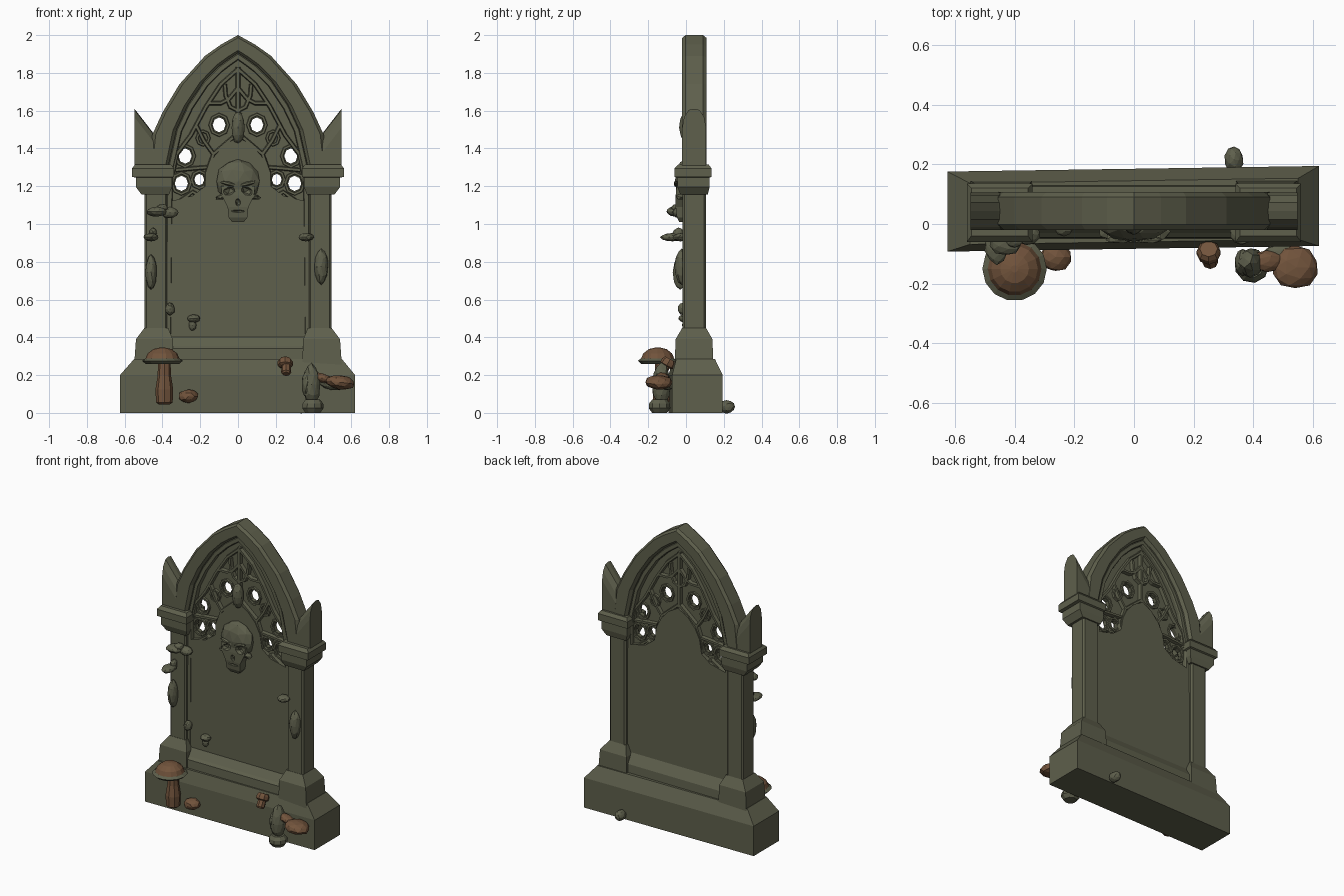
import bpy, bmesh, math, random
from mathutils import Vector, Matrix

if "Cube" in bpy.data.objects:
    bpy.data.objects.remove(bpy.data.objects["Cube"])

random.seed(4)


def material(name, rgb):
    m = bpy.data.materials.new(name)
    m.diffuse_color = (*rgb, 1)
    m.use_nodes = True
    m.node_tree.nodes["Principled BSDF"].inputs["Base Color"].default_value = m.diffuse_color
    return m


STONE = material("mossy stone", (0.112, 0.115, 0.072))
BROWN = material("mushroom brown", (0.168, 0.088, 0.045))


def finish(name, bm, mats=(STONE,)):
    bmesh.ops.recalc_face_normals(bm, faces=bm.faces)
    me = bpy.data.meshes.new(name)
    bm.to_mesh(me)
    bm.free()
    for m in mats:
        me.materials.append(m)
    ob = bpy.data.objects.new(name, me)
    bpy.context.collection.objects.link(ob)
    return ob


def loft(name, rings, closed=False, mat=STONE):
    """Skin a list of equal-length rings of 3D points."""
    bm = bmesh.new()
    vs = [[bm.verts.new(p) for p in r] for r in rings]
    n = len(vs[0])
    pairs = list(zip(vs, vs[1:])) + ([(vs[-1], vs[0])] if closed else [])
    for a, b in pairs:
        for i in range(n):
            bm.faces.new((a[i], a[(i + 1) % n], b[(i + 1) % n], b[i]))
    if not closed:
        bm.faces.new(vs[0])
        bm.faces.new(vs[-1])
    return finish(name, bm, (mat,))


def stack(name, levels, mirror=1):
    """Rectangular sections (z, x0, x1, y0, y1) stacked upward."""
    return loft(name, [[(mirror * x0, y0, z), (mirror * x1, y0, z), (mirror * x1, y1, z), (mirror * x0, y1, z)]
                       for z, x0, x1, y0, y1 in levels])


def prism(name, pts, y0, y1):
    return loft(name, [[(x, y, z) for x, z in pts] for y in (y0, y1)])


def mirrored(half):
    return half + [(-x, z) for x, z in reversed(half) if x > 0]


def band(name, outer, inner, y0, y1, c):
    """Chamfered stone band between two outlines."""
    sec = [(0, y0 + c), (.15, y0), (.85, y0), (1, y0 + c), (1, y1 - c), (.85, y1), (.15, y1), (0, y1 - c)]
    rings = []
    for o, i in zip(mirrored(outer), mirrored(inner)):
        rings.append([(i[0] + (o[0] - i[0]) * t, y, i[1] + (o[1] - i[1]) * t) for t, y in sec])
    return loft(name, rings)


def rib(name, pts, w=0.014, closed=False, depth=0.04):
    """Six-sided tracery rib following a path in the x-z plane."""
    rings = []
    n = len(pts)
    for k, (x, z) in enumerate(pts):
        a = pts[(k - 1) % n] if closed or k else pts[0]
        b = pts[(k + 1) % n] if closed or k < n - 1 else pts[-1]
        d = Vector((b[0] - a[0], b[1] - a[1])).normalized()
        rings.append([(x - d.y * w * math.cos(t), 0.042 + depth * math.sin(t), z + d.x * w * math.cos(t))
                      for t in (math.pi / 3 * j for j in range(6))])
    return loft(name, rings, closed)


def blob(name, loc, scale, mat=STONE, sub=2, jitter=0.06, rot=0):
    bm = bmesh.new()
    bmesh.ops.create_icosphere(bm, subdivisions=sub, radius=1)
    for v in bm.verts:
        v.co *= 1 + random.uniform(-jitter, jitter)
    bm.transform(Matrix.Translation(loc) @ Matrix.Rotation(rot, 4, 'Y') @ Matrix.Diagonal((*scale, 1)))
    return finish(name, bm, (mat,))


def lathe(name, loc, profile, tilt=0, n=10, grey=()):
    """Turned mushroom part; rows whose index is in grey stay stone."""
    bm = bmesh.new()
    rows = [[bm.verts.new((r * math.cos(math.tau * k / n), r * math.sin(math.tau * k / n), z))
             for k in range(n)] for r, z in profile]
    for j, (a, b) in enumerate(zip(rows, rows[1:])):
        for k in range(n):
            f = bm.faces.new((a[k], a[(k + 1) % n], b[(k + 1) % n], b[k]))
            f.material_index = 0 if j in grey else 1
    for r, m in ((rows[0], 0 if 0 in grey else 1), (rows[-1], 1)):
        bm.faces.new(r).material_index = m
    bm.transform(Matrix.Translation(loc) @ Matrix.Rotation(tilt, 4, 'X'))
    return finish(name, bm, (STONE, BROWN))


def cut(ob, cutters):
    for c in cutters:
        m = ob.modifiers.new("cut", 'BOOLEAN')
        m.operation, m.solver, m.object = 'DIFFERENCE', 'EXACT', c
    me = bpy.data.meshes.new_from_object(ob.evaluated_get(bpy.context.evaluated_depsgraph_get()))
    ob.modifiers.clear()
    ob.data = me


def circle(x, z, r, n=8):
    return [(x + r * math.cos(math.tau * k / n), z + r * 1.15 * math.sin(math.tau * k / n)) for k in range(n)]


# Plinth, slightly skewed, with stepped sill
plinth = stack("plinth", [(0, -.625, .62, -.083, .185), (.2, -.625, .62, -.083, .185), (.285, -.55, .55, -.06, .145)])
for v in plinth.data.vertices:
    v.co.y += v.co.x * 0.015
stack("sill", [(.26, -.4, .4, -.05, .13), (.34, -.4, .4, -.045, .125), (.355, -.4, .4, -.03, .115), (.41, -.4, .4, .01, .08)])

# Columns, bases, capitals and pinnacles
for s, side in ((-1, "left"), (1, "right")):
    stack(side + "_column_base", [(.25, .34, .55, -.06, .145), (.39, .345, .54, -.055, .14), (.45, .37, .495, -.02, .106)], s)
    shaft = stack(side + "_column", [(.4, .375, .495, -.018, .106), (1.2, .375, .495, -.018, .106)], s)
    b = shaft.modifiers.new("chamfer", 'BEVEL')
    b.width, b.segments = 0.01, 1
    stack(side + "_capital", [(1.155, .365, .51, -.03, .115), (1.195, .35, .54, -.045, .125), (1.245, .35, .54, -.045, .125),
                              (1.25, .34, .56, -.06, .135), (1.295, .34, .56, -.06, .135), (1.315, .355, .545, -.04, .12)], s)
    rings = []
    for x, top in ((.38, 1.40), (.455, 1.49), (.548, 1.61)):
        rings.append([(s * x, .043 + .063 * u, z) for u, z in
                      ((-1, 1.3), (1, 1.3), (1, top - .1), (.85, top - .045), (.45, top - .006), (0, top),
                       (-.45, top - .006), (-.85, top - .045), (-1, top - .1))])
    loft(side + "_pinnacle", rings)

# Pointed arch and inner moulding
outer = [(.47, 1.28), (.455, 1.47), (.4, 1.59), (.31, 1.74), (.175, 1.89), (.09, 1.95), (0, 2.0)]
inner = [(.375, 1.28), (.325, 1.5), (.265, 1.63), (.18, 1.755), (.10, 1.835), (.05, 1.872), (0, 1.905)]
band("arch", outer, inner, -.02, .108, .018)
mould = [(.345, 1.28), (.297, 1.49), (.24, 1.61), (.16, 1.73), (.085, 1.805), (.042, 1.838), (0, 1.868)]
band("inner_moulding", [(.385, .4)] + inner, [(.352, .4)] + mould, .002, .085, .008)

# Pierced upper panel and solid lower panel
holes = [(.10, 1.525, .034), (.28, 1.36, .035), (.30, 1.215, .035), (.205, 1.235, .026)]
holes = [(s * x, z, r) for x, z, r in holes for s in (-1, 1)]
web = prism("tracery_panel", mirrored([(.36, 1.0)] + mould), .03, .055)
cutters = [prism("hole_cutter", circle(x, z, r), -.2, .3) for x, z, r in holes]
cut(web, cutters)
prism("inscription_panel", mirrored([(.36, .38), (.36, 1.12), (.24, 1.15), (.175, 1.2), (.16, 1.29), (.125, 1.36),
                                     (.07, 1.42), (0, 1.46)]), .004, .085)

# Tracery ribs
for x, z, r in holes:
    rib("hole_ring", circle(x, z, r + .014), .012, True, .025)
for s in (-1, 1):
    for path in ([(.17, 1.12), (.165, 1.27), (.13, 1.37), (.06, 1.43), (0, 1.48)],
                 [(0, 1.82), (.09, 1.74), (.17, 1.62), (.25, 1.47), (.325, 1.37), (.345, 1.27)],
                 [(0, 1.72), (.05, 1.66), (.09, 1.64), (.16, 1.64)],
                 [(0, 1.60), (.04, 1.62), (.065, 1.68), (.07, 1.74)],
                 [(.13, 1.37), (.18, 1.44), (.22, 1.52)],
                 [(.165, 1.30), (.23, 1.295), (.33, 1.285)],
                 [(.17, 1.13), (.24, 1.17), (.28, 1.14), (.34, 1.10)]):
        rib("tracery_rib", [(s * x, z) for x, z in path])
    rib("blind_ring", circle(s * .185, 1.455, .032), .011, True, .03)
rib("tracery_mullion", [(0, 1.46), (0, 1.83)], .016)
blob("pendant", (0, .0, 1.51), (.035, .035, .085))

# Carved skull with cut sockets
skull = [blob("skull_cranium", (0, .0, 1.225), (.118, .06, .118), jitter=.02),
         stack("skull_face", [(1.01, -.03, .03, -.035, .03), (1.035, -.05, .05, -.048, .03), (1.09, -.055, .055, -.055, .03),
                              (1.15, -.085, .085, -.055, .03), (1.2, -.09, .09, -.05, .03)])]
sockets = [blob("socket_cutter", (s * .047, -.065, 1.175), (.038, .04, .027), sub=1, jitter=0, rot=s * .35) for s in (-1, 1)]
sockets.append(blob("nose_cutter", (0, -.065, 1.115), (.017, .03, .026), sub=1, jitter=0))
sockets.append(blob("mouth_cutter", (0, -.06, 1.068), (.045, .025, .008), sub=1, jitter=0))
for part in skull:
    cut(part, sockets)
for s in (-1, 1):
    blob("cheekbone", (s * .085, -.025, 1.145), (.04, .03, .016), sub=1, rot=s * .3)
    blob("brow", (s * .05, -.053, 1.213), (.05, .013, .012), sub=1, jitter=.02, rot=-s * .25)
for c in cutters + sockets:
    bpy.data.objects.remove(c)

# Large capped mushroom at front left
lathe("large_mushroom_stem", (-.39, -.13, .045), [(.03, 0), (.044, .01), (.047, .08), (.036, .15), (.032, .24)], n=8)
lathe("large_mushroom_cap", (-.40, -.15, .26),
      [(.03, .012), (.09, .0), (.108, .016), (.09, .028), (.078, .055), (.048, .078), (.012, .086)], n=14, grey=(0, 1, 2))

# Smaller brown mushrooms
blob("front_bracket_fungus", (-.262, -.11, .088), (.052, .05, .035), BROWN)
lathe("small_mushroom_stem", (.255, -.132, .205), [(.02, 0), (.027, .01), (.025, .05)], n=8, tilt=-.5)
lathe("small_mushroom_cap", (.25, -.105, .245), [(.026, 0), (.04, .008), (.04, .03), (.03, .045)], n=8, tilt=-.5)
blob("right_bracket_fungus", (.54, -.145, .162), (.08, .072, .038), BROWN, rot=.12)
blob("right_bracket_neck", (.445, -.125, .185), (.06, .035, .024), BROWN, rot=.3)
blob("right_bracket_root", (.50, -.1, .15), (.07, .035, .03), rot=.2)

# Grey lump fungi around the plinth
lathe("grey_stump_base", (.395, -.14, 0), [(.04, 0), (.058, .025), (.056, .05), (.04, .07)], n=9, grey=range(3)).data.materials[1] = STONE
blob("grey_stump", (.39, -.13, .15), (.046, .05, .11))
blob("grey_stump_cap", (.365, -.13, .15), (.028, .045, .07))
blob("back_lump", (.335, .215, .032), (.032, .045, .034))

# Growths on the columns and panel
for x, y, z, a, b, c in ((-.43, -.06, 1.065, .055, .045, .026), (-.36, -.035, 1.06, .045, .035, .03), (-.40, -.05, 1.085, .03, .03, .02),
                         (-.46, -.07, .93, .04, .065, .022), (-.45, -.04, .95, .02, .03, .03),
                         (-.46, -.03, .745, .03, .04, .095), (-.36, -.015, .55, .025, .03, .033),
                         (-.235, -.005, .5, .034, .035, .022), (-.24, -.0, .465, .02, .02, .03),
                         (.36, -.03, .93, .042, .04, .022), (.44, -.022, .775, .037, .038, .095)):
    blob("column_growth", (x, y, z), (a, b, c))
